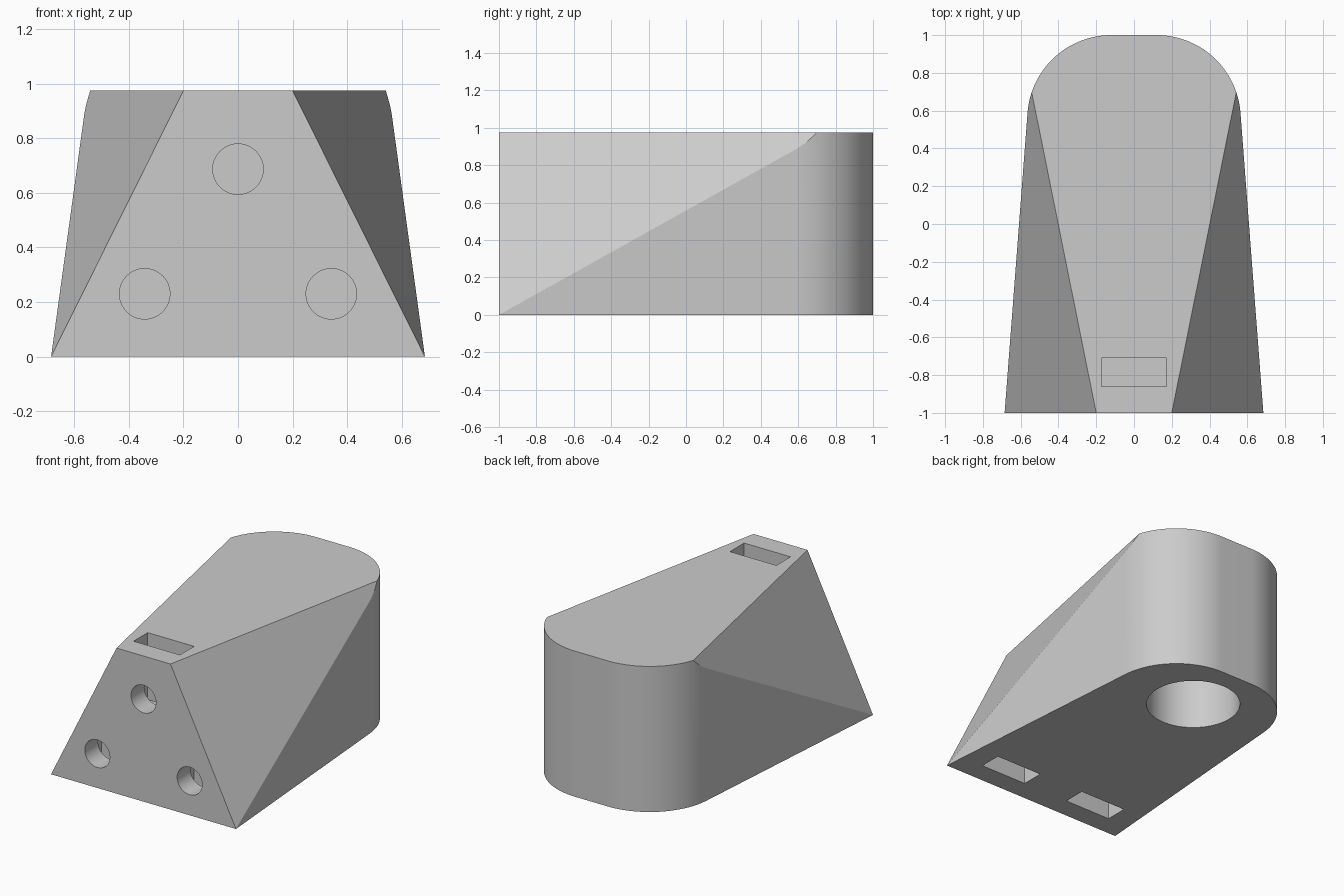
import bpy, bmesh, math
from mathutils import Vector

default = bpy.data.objects.get("Cube")
if default:
    bpy.data.objects.remove(default, do_unlink=True)

HEIGHT = 0.975
HALF_BASE, HALF_TOP = 0.685, 0.20      # half widths of the front face
ARC_X, ARC_R = 0.12, 0.445             # rounded back corners
ARC_Y = 1 - ARC_R

grey = bpy.data.materials.new("light grey")
grey.use_nodes = True
grey.diffuse_color = (0.6, 0.6, 0.6, 1)
grey.node_tree.nodes["Principled BSDF"].inputs["Base Color"].default_value = (0.6, 0.6, 0.6, 1)


def make_object(name, bm):
    bmesh.ops.recalc_face_normals(bm, faces=bm.faces)
    mesh = bpy.data.meshes.new(name)
    bm.to_mesh(mesh)
    bm.free()
    mesh.materials.append(grey)
    obj = bpy.data.objects.new(name, mesh)
    bpy.context.collection.objects.link(obj)
    return obj


def prism(outline, height):
    """Extrude a flat outline upward from the ground."""
    bm = bmesh.new()
    face = bm.faces.new([bm.verts.new((x, y, 0)) for x, y in outline])
    top = bmesh.ops.extrude_face_region(bm, geom=[face])["geom"]
    bmesh.ops.translate(bm, vec=(0, 0, height),
                        verts=[v for v in top if isinstance(v, bmesh.types.BMVert)])
    return bm


def cylinder_cutter(name, start, end, radius):
    """Cylinder running between two points."""
    start, end = Vector(start), Vector(end)
    axis = end - start
    bm = bmesh.new()
    bmesh.ops.create_cone(bm, cap_ends=True, segments=64, radius1=radius,
                          radius2=radius, depth=axis.length)
    obj = make_object(name, bm)
    obj.data.transform(axis.to_track_quat("Z", "Y").to_matrix().to_4x4())
    obj.data.transform(obj.matrix_world.Translation((start + end) / 2))
    return obj


def box_cutter(name, low, high):
    """Box between two opposite corners."""
    low, high = Vector(low), Vector(high)
    bm = bmesh.new()
    bmesh.ops.create_cube(bm, size=1)
    bmesh.ops.scale(bm, vec=high - low, verts=bm.verts)
    bmesh.ops.translate(bm, vec=(low + high) / 2, verts=bm.verts)
    return make_object(name, bm)


# Body: tapered plan with a rounded back
tangent = math.radians(4.4)
STEPS = 32
half = [(HALF_BASE, -1)]
for i in range(STEPS + 1):
    a = tangent + (math.pi / 2 - tangent) * i / STEPS
    half.append((ARC_X + ARC_R * math.cos(a), ARC_Y + ARC_R * math.sin(a)))
outline = half + [(-x, y) for x, y in reversed(half)]
bm = prism(outline, HEIGHT)

# Sloping flanks sliced off both sides
for side in (1, -1):
    corner = Vector((side * HALF_BASE, -1, 0))
    front_top = Vector((side * HALF_TOP, -1, HEIGHT))
    back_top = Vector((side * 0.54, 0.69, HEIGHT))
    normal = (back_top - corner).cross(front_top - corner).normalized()
    if normal.x * side < 0:
        normal.negate()
    cut = bmesh.ops.bisect_plane(bm, geom=bm.verts[:] + bm.edges[:] + bm.faces[:],
                                 dist=1e-5, plane_co=corner, plane_no=normal,
                                 clear_outer=True)
    edges = [e for e in bm.edges if e.is_boundary]
    bmesh.ops.holes_fill(bm, edges=edges, sides=0)
body = make_object("wedge_body", bm)

# Cutters: bolt holes, nut slots and the round socket underneath
cutters = []
BOLT_R, SLOT_X = 0.0925, 0.172
SLOT_FRONT, SLOT_BACK = -0.86, -0.71
for x, z, from_top in ((0, 0.687, True), (0.342, 0.23, False), (-0.342, 0.23, False)):
    cutters.append(cylinder_cutter("bolt_hole", (x, -1.1, z), (x, -0.55, z), BOLT_R))
    low, high = (z - 0.16, 1.1) if from_top else (-0.1, z + 0.16)
    cutters.append(box_cutter("nut_slot", (x - SLOT_X, SLOT_FRONT, low),
                              (x + SLOT_X, SLOT_BACK, high)))
cutters.append(cylinder_cutter("socket", (0, 0.575, -0.1), (0, 0.575, 0.75), 0.292))

bpy.ops.object.select_all(action="DESELECT")
bpy.context.view_layer.objects.active = body
body.select_set(True)
for cutter in cutters:
    cutter.hide_render = True
    mod = body.modifiers.new("cut", "BOOLEAN")
    mod.operation = "DIFFERENCE"
    mod.solver = "EXACT"
    mod.object = cutter
    bpy.ops.object.modifier_apply(modifier=mod.name)
    bpy.data.objects.remove(cutter, do_unlink=True)

bpy.ops.object.shade_smooth_by_angle(angle=math.radians(20))
